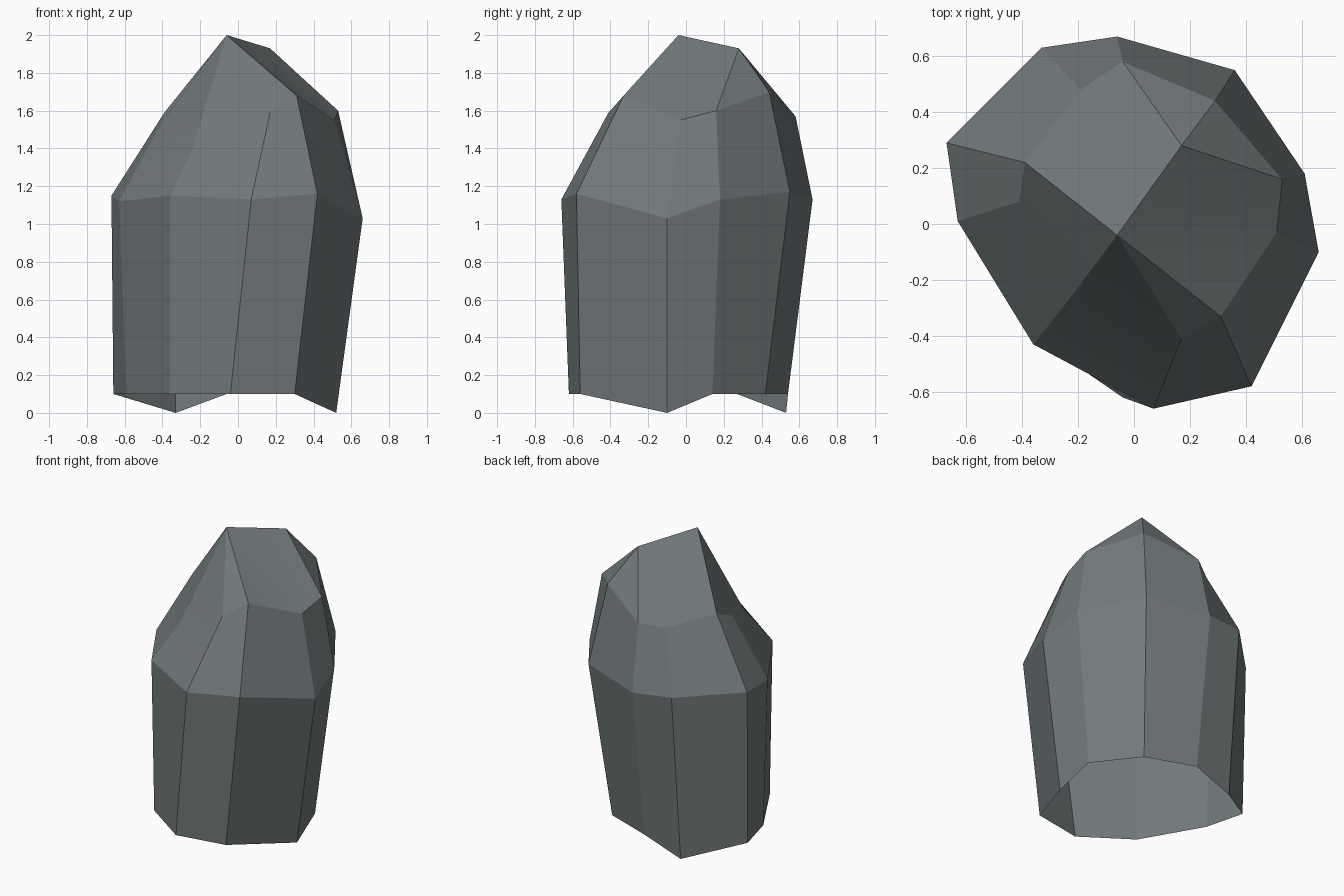
import bpy
import bmesh
import math

# Remove the default cube only
default_cube = bpy.data.objects.get("Cube")
if default_cube:
    bpy.data.objects.remove(default_cube, do_unlink=True)


def make_material(name, colour):
    material = bpy.data.materials.new(name)
    material.use_nodes = True
    material.diffuse_color = colour
    shader = material.node_tree.nodes["Principled BSDF"]
    shader.inputs["Base Color"].default_value = colour
    shader.inputs["Roughness"].default_value = 0.9
    return material


def add_ring(bm, points):
    return [bm.verts.new(point) for point in points]


def bridge(bm, lower, upper):
    """Join two rings of equal count with outward facing quads."""
    count = len(lower)
    for i in range(count):
        j = (i + 1) % count
        bm.faces.new((lower[i], lower[j], upper[j], upper[i]))


stone = make_material("slate grey stone", (0.165, 0.192, 0.198, 1))

# Cross-sections run anticlockwise from the back left corner
base_outline = [(-.66, .27), (-.59, .0), (-.36, -.40), (-.04, -.62), (.30, -.56),
                (.52, -.10), (.49, .14), (.27, .42), (-.06, .54), (-.33, .53)]
shoulder_outline = [(-.67, .29, 1.15), (-.63, .01, 1.12), (-.36, -.43, 1.15),
                    (.07, -.66, 1.13), (.42, -.58, 1.16), (.66, -.10, 1.03),
                    (.61, .18, 1.13), (.36, .55, 1.17), (-.06, .67, 1.13),
                    (-.33, .63, 1.15)]
crown_outline = [(-.39, .22, 1.59), (-.41, .08, 1.53), (-.24, -.28, 1.4),
                 (.17, -.41, 1.59), (.31, -.33, 1.68), (.51, -.03, 1.55),
                 (.53, .16, 1.60), (.29, .44, 1.70), (-.04, .58, 1.57),
                 (-.19, .48, 1.54)]

bm = bmesh.new()

# Tapered sides, open underneath, with two corners reaching the ground
base = add_ring(bm, [(x, y, 0 if i % 5 == 0 and i else .10)
                     for i, (x, y) in enumerate(base_outline)])
base[-1].co.z = 0
shoulder = add_ring(bm, shoulder_outline)
crown = add_ring(bm, crown_outline)
bridge(bm, base, shoulder)
bridge(bm, shoulder, crown)

# Peaked cap: a fan around the apex, with a ridge running to the back
apex = bm.verts.new((-.06, -.04, 2))
ridge = bm.verts.new((.17, .28, 1.93))
west, west_low, south_west, south, south_east, east, east_back, back, north, north_west = crown
for corners in (
    (west, west_low, south_west),
    (south_west, south),
    (south, south_east),
    (south_east, east),
    (east, east_back),
    (east_back, ridge),
    (ridge, north),
    (north, north_west, west),
):
    bm.faces.new((apex,) + corners)
bm.faces.new((ridge, east_back, back))
bm.faces.new((ridge, back, north))

mesh = bpy.data.meshes.new("rock")
bm.to_mesh(mesh)
bm.free()
mesh.materials.append(stone)

rock = bpy.data.objects.new("rock", mesh)
bpy.context.collection.objects.link(rock)

# Soften shallow creases and keep the strong facet edges
bpy.ops.object.select_all(action="DESELECT")
rock.select_set(True)
bpy.context.view_layer.objects.active = rock
bpy.ops.object.shade_smooth_by_angle(angle=math.radians(15))
